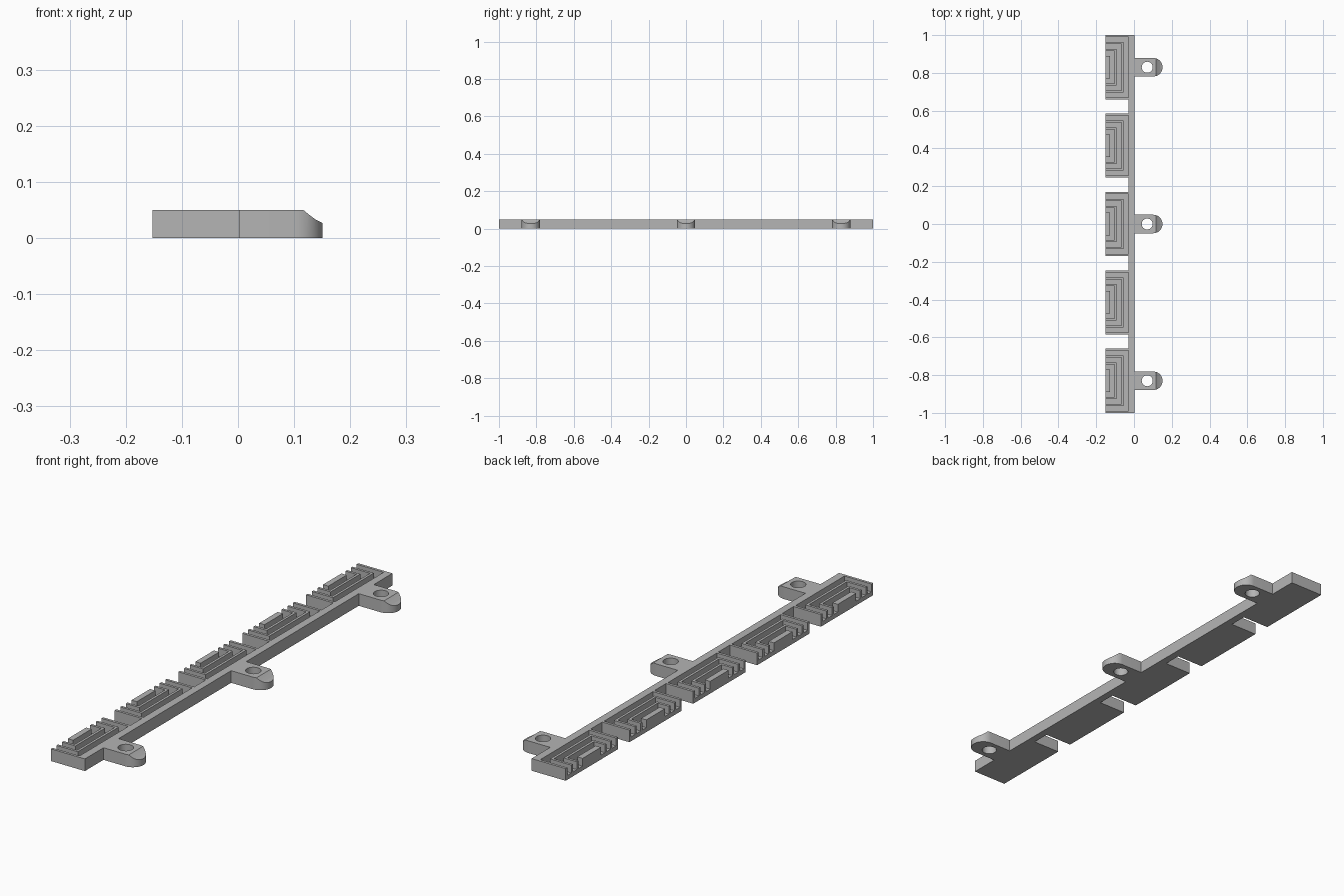
import bpy, math

old = bpy.data.objects.get("Cube")
if old:
    bpy.data.objects.remove(old, do_unlink=True)

HEIGHT = 0.05
FLOOR = 0.018          # level of the groove floors
X_OPEN, X_SPINE, X_BACK = -0.152, -0.028, 0.003
PITCH, HALF = 0.415, 0.17
GROOVE, STEP = 0.026, 0.0365

grey = bpy.data.materials.new("plain grey")
grey.use_nodes = True
colour = (0.46, 0.46, 0.46, 1)
grey.diffuse_color = colour
grey.node_tree.nodes["Principled BSDF"].inputs["Base Color"].default_value = colour


def prism(name, outline, low, high, place=lambda u, v, w: (u, v, w)):
    """Extrude a counter-clockwise outline between two levels."""
    n = len(outline)
    verts = [place(u, v, w) for w in (low, high) for u, v in outline]
    faces = [list(range(n))[::-1], list(range(n, 2 * n))]
    faces += [(i, (i + 1) % n, n + (i + 1) % n, n + i) for i in range(n)]
    mesh = bpy.data.meshes.new(name)
    mesh.from_pydata(verts, [], faces)
    mesh.materials.append(grey)
    obj = bpy.data.objects.new(name, mesh)
    bpy.context.collection.objects.link(obj)
    return obj


def activate(obj):
    bpy.ops.object.select_all(action='DESELECT')
    obj.select_set(True)
    bpy.context.view_layer.objects.active = obj


def carve(obj, cutters):
    """Subtract the cutters, then discard them."""
    activate(obj)
    for cutter in cutters:
        cutter.hide_render = True
        mod = obj.modifiers.new("cut", 'BOOLEAN')
        mod.operation, mod.solver, mod.object = 'DIFFERENCE', 'EXACT', cutter
        bpy.ops.object.modifier_apply(modifier=mod.name)
        bpy.data.objects.remove(cutter, do_unlink=True)


# Comb body: a spine with five rectangular pads
centres = [PITCH * k for k in range(-2, 3)]
outline = [(X_BACK, -1), (X_BACK, 1)]
for c in reversed(centres):
    top, bottom = c + HALF, c - HALF
    outline += [(X_SPINE, top), (X_OPEN, top), (X_OPEN, bottom), (X_SPINE, bottom)]
outline[0], outline[1] = (X_BACK, centres[0] - HALF), (X_BACK, centres[-1] + HALF)
outline = [p for i, p in enumerate(outline) if i not in (2, len(outline) - 1)]
comb = prism("comb_body", outline, 0, HEIGHT)
comb.scale.y = 1 / (centres[-1] + HALF)

# Nested U-shaped grooves, open on the free edge of each pad
grooves = []
for c in centres:
    for k in range(3):
        x1, h1 = X_SPINE - 0.001 - k * STEP, HALF - 0.011 - k * STEP
        x0, h0 = x1 - GROOVE, h1 - GROOVE
        end = X_OPEN - 0.02
        u = [(end, -h1), (x1, -h1), (x1, h1), (end, h1),
             (end, h0), (x0, h0), (x0, -h0), (end, -h0)]
        grooves.append(prism("groove", [(x, c + y) for x, y in u],
                             FLOOR, HEIGHT + 0.02))
carve(comb, grooves)

# Three screw tabs with round ends, a hole and a sloped nose
RADIUS, X_ROUND, X_HOLE = 0.049, 0.102, 0.07
for number, c in enumerate((centres[0], 0, centres[-1]), 1):
    arc = [math.pi * (i / 24 - 0.5) for i in range(25)]
    plan = [(X_BACK, c + RADIUS), (X_BACK, c - RADIUS)]
    plan += [(X_ROUND + RADIUS * math.cos(a), c + RADIUS * math.sin(a)) for a in arc]
    tab = prism(f"screw_tab_{number}", plan, 0, HEIGHT)
    ring = [math.tau * i / 32 for i in range(32)]
    hole = prism("hole", [(X_HOLE + 0.029 * math.cos(a), c + 0.029 * math.sin(a))
                          for a in ring], -0.02, HEIGHT + 0.02)
    slope = [(0.116, 0.0505), (0.126, 0.042), (0.138, 0.033),
             (0.152, 0.026), (0.17, 0.02), (0.17, 0.08), (0.116, 0.08)]
    nose = prism("nose", slope, -0.08, 0.08, lambda u, v, w: (u, c - w, v))
    carve(tab, [hole, nose])
    activate(tab)
    bpy.ops.object.shade_smooth_by_angle(angle=math.radians(30))
